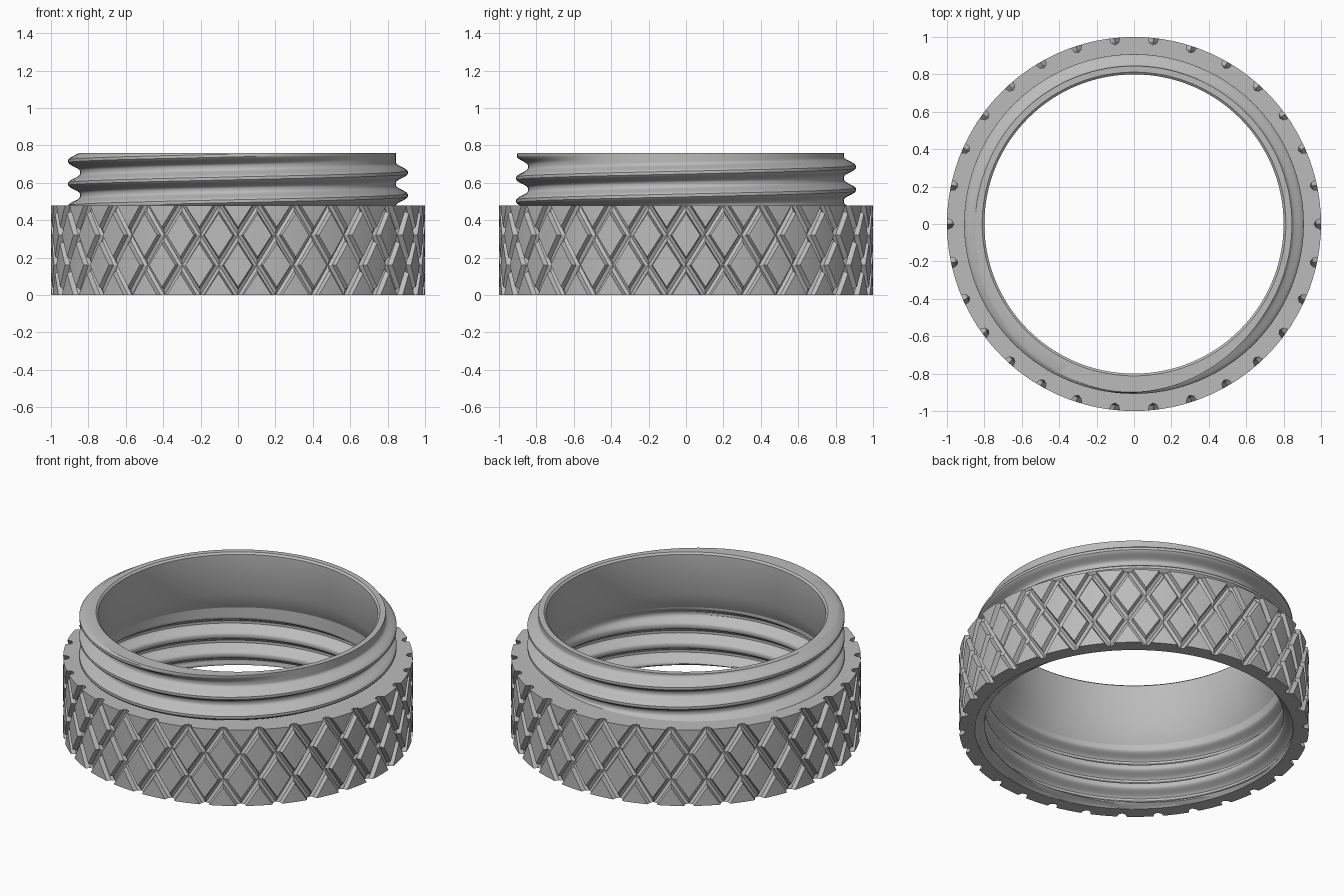
import bpy, bmesh, math
from mathutils import Vector

cube = bpy.data.objects.get("Cube")
if cube:
    bpy.data.objects.remove(cube, do_unlink=True)

COLLAR_H, TOP, BORE = 0.48, 0.76, 0.80
PITCH, CREST_Z = 0.122, 0.533      # thread pitch, crest height at angle zero
SEGMENTS, ROWS = 144, 16

metal = bpy.data.materials.new("satin_grey")
metal.use_nodes = True
grey = (0.5, 0.5, 0.5, 1.0)
metal.diffuse_color = grey
metal.node_tree.nodes["Principled BSDF"].inputs["Base Color"].default_value = grey


def smoothstep(a, b, x):
    t = min(1.0, max(0.0, (x - a) / (b - a)))
    return t * t * (3 - 2 * t)


def polar(r, angle, z):
    return Vector((r * math.cos(angle), r * math.sin(angle), z))


def finish(bm, name, inward=False):
    """Turn the surface to face out (or in) and make it a shaded object."""
    bmesh.ops.recalc_face_normals(bm, faces=bm.faces[:])
    side = sum(f.normal.dot(Vector((*f.calc_center_median().xy, 0))) * f.calc_area()
               for f in bm.faces)
    if (side < 0) != inward:
        bmesh.ops.reverse_faces(bm, faces=bm.faces[:])
    mesh = bpy.data.meshes.new(name)
    bm.to_mesh(mesh)
    bm.free()
    mesh.materials.append(metal)
    obj = bpy.data.objects.new(name, mesh)
    bpy.context.collection.objects.link(obj)
    bpy.ops.object.select_all(action="DESELECT")
    obj.select_set(True)
    bpy.context.view_layer.objects.active = obj
    bpy.ops.object.shade_smooth_by_angle(angle=math.radians(30))


def add_cap(bm, z, radius):
    """Extrude the open edge at height z inward to a circle."""
    edges = [e for e in bm.edges if e.is_boundary
             and all(abs(v.co.z - z) < 1e-4 for v in e.verts)]
    new = bmesh.ops.extrude_edge_only(bm, edges=edges)["geom"]
    for v in new:
        if isinstance(v, bmesh.types.BMVert):
            v.co = polar(radius, math.atan2(v.co.y, v.co.x), z)


# Knurled collar: one unrolled tile is scored, repeated, then wrapped round
def knurled_collar():
    count, groove_w, groove_d = 30, 0.024, 0.037
    tile = math.tau / count
    run = Vector((tile / 2, 0, COLLAR_H / 3))
    normals = [Vector((run.z, 0, s * run.x)).normalized() for s in (1, -1)]
    spacing = tile * normals[0].x

    bm = bmesh.new()
    corners = [(0, 0), (tile, 0), (tile, COLLAR_H), (0, COLLAR_H)]
    bm.faces.new([bm.verts.new((x, 0, z)) for x, z in corners])

    def score(point, normal):
        bmesh.ops.bisect_plane(bm, geom=bm.verts[:] + bm.edges[:] + bm.faces[:],
                               plane_co=point, plane_no=normal, dist=1e-5)

    for n in normals:
        for k in range(-3, 5):
            for offset in (-1, -0.7, 0, 0.7, 1):
                score(Vector((k * tile, 0, COLLAR_H)) + n * offset * groove_w, n)
    for k in (1, 2, 3):
        score((tile * k / 4, 0, 0), (1, 0, 0))
        score((0, 0, COLLAR_H * k / 3), (0, 0, 1))

    def depth(co):
        deepest = 0
        for n in normals:
            d = (co - Vector((0, 0, COLLAR_H))).dot(n)
            d = (d + spacing / 2) % spacing - spacing / 2
            deepest = max(deepest, math.sqrt(max(0, 1 - (d / groove_w) ** 2 - 1e-5)))
        return groove_d * deepest

    base = bm.verts[:] + bm.edges[:] + bm.faces[:]
    for k in range(1, count):
        copy = bmesh.ops.duplicate(bm, geom=base)["geom"]
        bmesh.ops.translate(bm, vec=(k * tile, 0, 0),
                            verts=[v for v in copy if isinstance(v, bmesh.types.BMVert)])
    for v in bm.verts:
        v.co = polar(1 - depth(v.co), v.co.x, v.co.z)
    bmesh.ops.remove_doubles(bm, verts=bm.verts[:], dist=1e-4)
    add_cap(bm, COLLAR_H, 0.83)
    add_cap(bm, 0, 0.91)
    finish(bm, "knurled_collar")


# Threads: rows follow the helix and are trimmed flat at both ends
def thread(z_low, z_high, radius):
    bm = bmesh.new()
    start = CREST_Z + PITCH * (math.floor((z_low - CREST_Z) / PITCH) - 1)
    rows = math.ceil((z_high - start) / PITCH * ROWS) + 1
    columns = []
    for i in range(SEGMENTS + 1):
        angle = math.tau * (i % SEGMENTS) / SEGMENTS
        column = []
        for j in range(rows):
            z = start + PITCH * (j / ROWS + i / SEGMENTS)
            z = min(z_high, max(z_low, z))
            column.append(bm.verts.new(polar(radius(angle, z), angle, z)))
        columns.append(column)
    for a, b in zip(columns, columns[1:]):
        for j in range(rows - 1):
            bm.faces.new((a[j], b[j], b[j + 1], a[j + 1]))
    bmesh.ops.remove_doubles(bm, verts=bm.verts[:], dist=2e-5)
    bmesh.ops.dissolve_degenerate(bm, edges=bm.edges[:], dist=1e-6)
    return bm


def ridge(angle, z, shift=0):
    """Ridge height from 0 to 1, and the height of that ridge's centre."""
    turns = (z - CREST_Z) / PITCH - angle / math.tau + shift
    u = (turns + 0.5) % 1 - 0.5
    return 1 - smoothstep(0.05, 0.43, abs(u)), z - u * PITCH


def outer_radius(angle, z):
    h, centre = ridge(angle, z)
    return 0.845 + 0.063 * h * (1 - smoothstep(0.742, 0.768, centre))


def inner_radius(angle, z):
    h, centre = ridge(angle, z, 0.5)
    r = 0.855 + 0.058 * h * (1 - smoothstep(0.32, 0.36, centre))
    return r + (0.91 - r) * (1 - smoothstep(0.0, 0.03, z))


knurled_collar()

neck = thread(COLLAR_H, TOP, outer_radius)
add_cap(neck, TOP, BORE + 0.012)
finish(neck, "neck_outer_thread")

finish(thread(0, 0.39, inner_radius), "collar_inner_thread", inward=True)

# Smooth bore with a flare that meets the inner thread
bore = bmesh.new()
profile = [(BORE + 0.012, TOP), (BORE, TOP - 0.01), (BORE, 0.5), (0.855, 0.39)]
points = [bore.verts.new((r, 0, z)) for r, z in profile]
lines = [bore.edges.new(pair) for pair in zip(points, points[1:])]
bmesh.ops.spin(bore, geom=points + lines, cent=(0, 0, 0), axis=(0, 0, 1),
               angle=math.tau, steps=SEGMENTS)
bmesh.ops.remove_doubles(bore, verts=bore.verts[:], dist=1e-4)
finish(bore, "neck_bore", inward=True)
